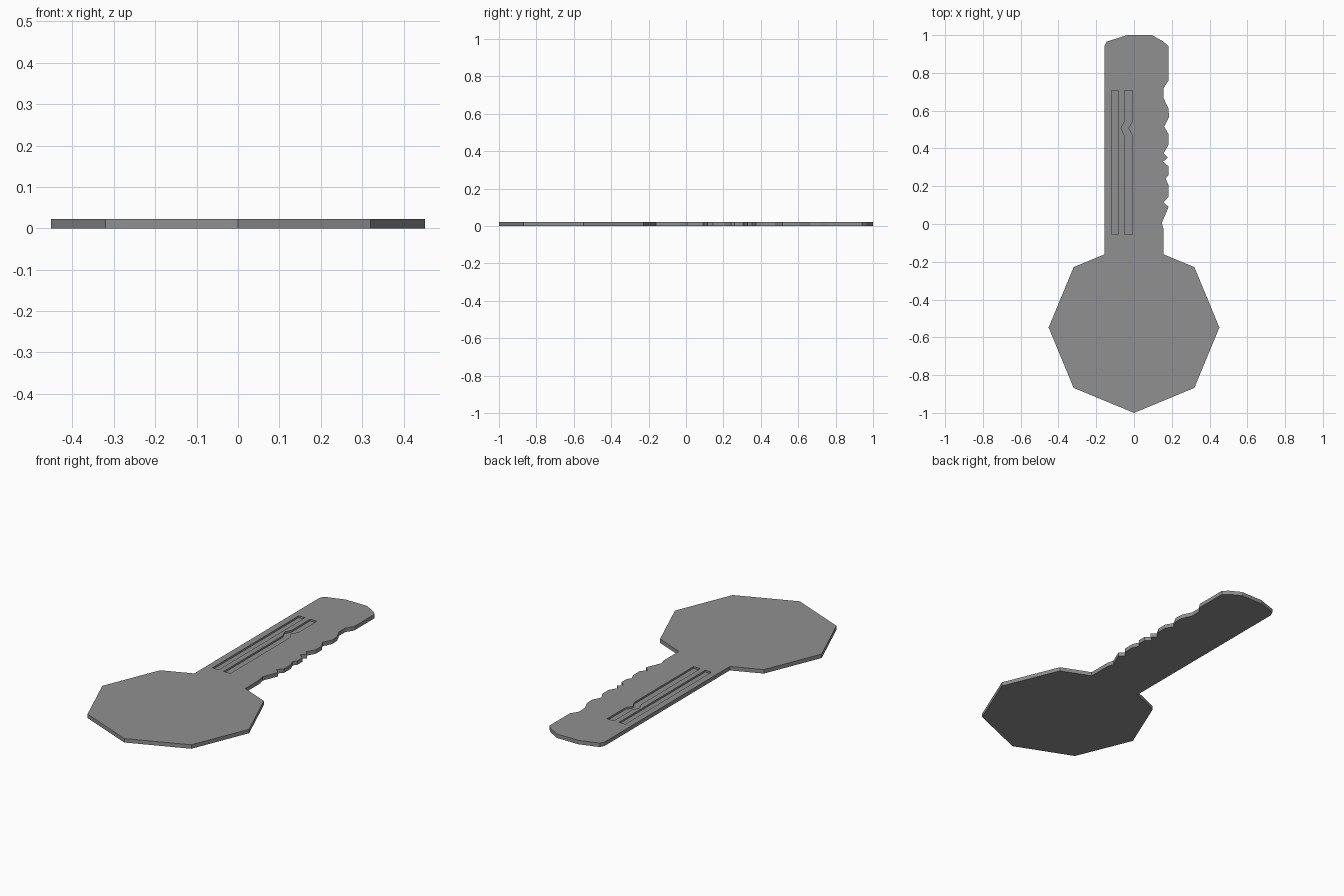
import bpy, bmesh, math

if "Cube" in bpy.data.objects:
    bpy.data.objects.remove(bpy.data.objects["Cube"])

THICK, GROOVE_DEPTH = 0.022, 0.01

# dark grey metal
metal = bpy.data.materials.new("dark_metal")
metal.diffuse_color = (0.28, 0.28, 0.28, 1)
metal.use_nodes = True
metal.node_tree.nodes["Principled BSDF"].inputs["Base Color"].default_value = metal.diffuse_color


def prism(name, outline, z0, z1):
    """Extrude a closed 2D outline between two heights."""
    bm = bmesh.new()
    face = bm.faces.new([bm.verts.new((x, y, z0)) for x, y in outline])
    ext = bmesh.ops.extrude_face_region(bm, geom=[face])
    top = [g for g in ext["geom"] if isinstance(g, bmesh.types.BMVert)]
    bmesh.ops.translate(bm, verts=top, vec=(0, 0, z1 - z0))
    bmesh.ops.recalc_face_normals(bm, faces=bm.faces)
    mesh = bpy.data.meshes.new(name)
    bm.to_mesh(mesh)
    bm.free()
    mesh.materials.append(metal)
    ob = bpy.data.objects.new(name, mesh)
    bpy.context.collection.objects.link(ob)
    return ob


# octagonal bow, leaving out the corner where the blade joins
bow = [(0.452 * math.cos(a), -0.548 + 0.452 * math.sin(a))
       for a in (math.radians(135 + 45 * i) for i in range(7))]

# blade edge with bitting, from the neck up to the tip
bitting = [(0.157, -0.161), (0.157, -0.03), (0.147, 0.005), (0.183, 0.09),
           (0.157, 0.115), (0.183, 0.145), (0.183, 0.205), (0.167, 0.24),
           (0.183, 0.26), (0.183, 0.305), (0.154, 0.33), (0.18, 0.352),
           (0.157, 0.375), (0.183, 0.42), (0.183, 0.475), (0.16, 0.515),
           (0.185, 0.565), (0.183, 0.61), (0.157, 0.665), (0.157, 0.72),
           (0.183, 0.76), (0.183, 0.94)]
tip = [(0.157, 0.965), (0.095, 1.0), (-0.037, 1.0), (-0.145, 0.965),
       (-0.157, 0.94), (-0.157, -0.161)]
key = prism("key", bow + bitting + tip, 0, THICK)

# two milled grooves on the upper face, the second one kinked
straight = [(-0.12, -0.053), (-0.081, -0.053), (-0.081, 0.706), (-0.12, 0.706)]
kinked = [(-0.05, -0.055), (-0.008, -0.055), (-0.008, 0.467), (-0.03, 0.508),
          (-0.008, 0.543), (-0.008, 0.706), (-0.05, 0.706), (-0.05, 0.543),
          (-0.068, 0.508), (-0.05, 0.467)]
bpy.context.view_layer.objects.active = key
for i, outline in enumerate((straight, kinked)):
    cutter = prism(f"groove_cutter_{i}", outline, THICK - GROOVE_DEPTH, THICK + 0.05)
    cutter.hide_render = True
    mod = key.modifiers.new("groove", "BOOLEAN")
    mod.operation, mod.solver, mod.object = "DIFFERENCE", "EXACT", cutter
    bpy.ops.object.modifier_apply(modifier=mod.name)
    bpy.data.objects.remove(cutter)
